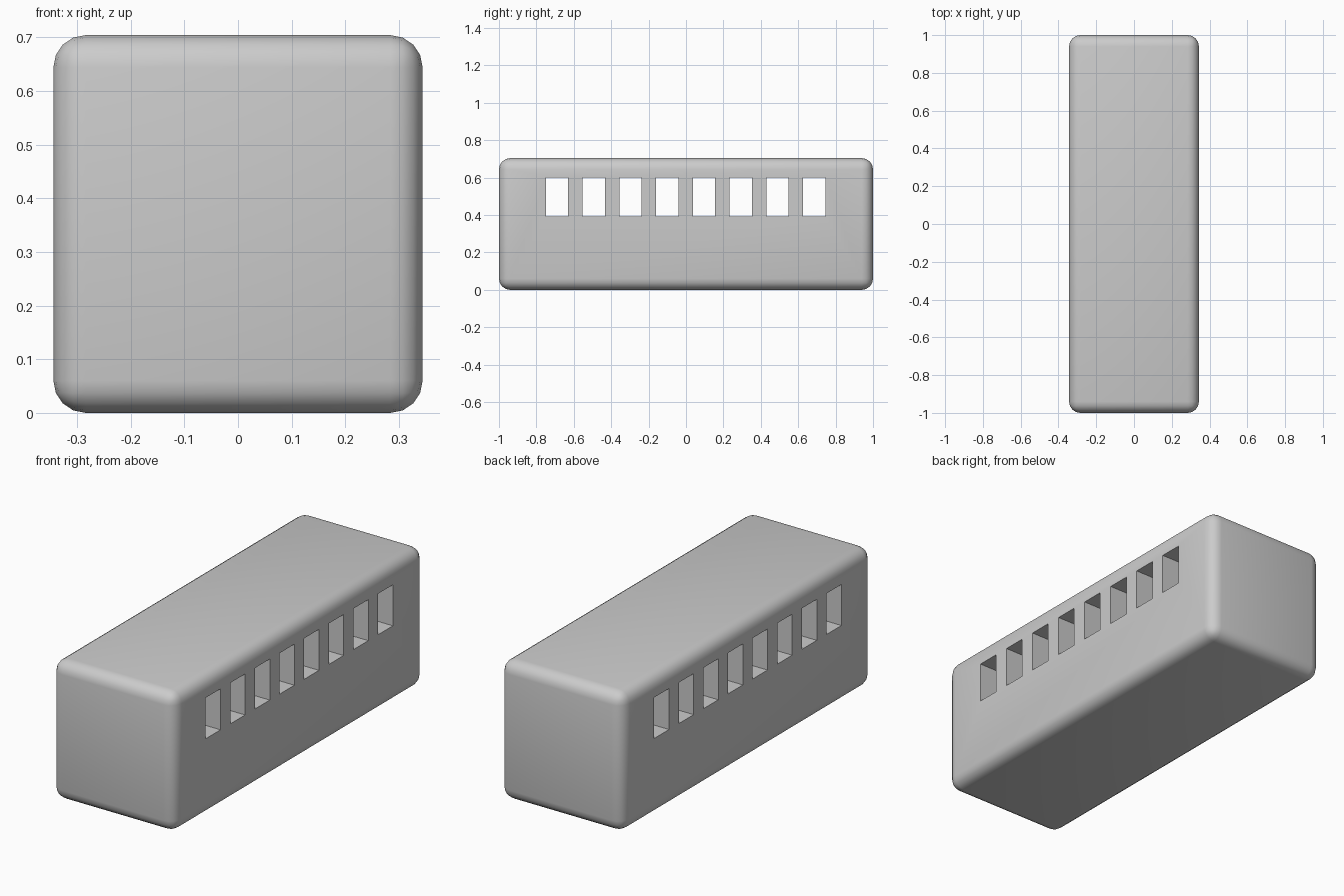
import bpy

if "Cube" in bpy.data.objects:
    bpy.data.objects.remove(bpy.data.objects["Cube"])


def box(name, lo, hi):
    """Axis-aligned box between two corners, with its scale applied."""
    centre = [(a + b) / 2 for a, b in zip(lo, hi)]
    bpy.ops.mesh.primitive_cube_add(size=1, location=centre)
    ob = bpy.context.object
    ob.name = name
    ob.scale = [b - a for a, b in zip(lo, hi)]
    bpy.ops.object.transform_apply(location=True, rotation=False, scale=True)
    return ob


# Window cutters: eight slots running right through the body
cutters = []
for i in range(8):
    y = (i - 3.5) * 0.1965 - 0.002
    cutters.append(box("window_cutter", (-0.6, y - 0.059, 0.393), (0.6, y + 0.059, 0.6)))
bpy.ops.object.select_all(action='DESELECT')
for c in cutters:
    c.select_set(True)
bpy.context.view_layer.objects.active = cutters[0]
bpy.ops.object.join()
cutter = cutters[0]
cutter.hide_render = True

# Rounded body
body = box("carriage_body", (-0.344, -1, 0), (0.344, 1, 0.704))
bevel = body.modifiers.new("rounded_edges", 'BEVEL')
bevel.width = 0.06
bevel.segments = 4
cut = body.modifiers.new("windows", 'BOOLEAN')
cut.operation = 'DIFFERENCE'
cut.solver = 'EXACT'
cut.object = cutter

# Bake the modifiers, drop the cutter, keep window edges sharp
bpy.ops.object.select_all(action='DESELECT')
body.select_set(True)
bpy.context.view_layer.objects.active = body
for m in ("rounded_edges", "windows"):
    bpy.ops.object.modifier_apply(modifier=m)
bpy.data.objects.remove(cutter, do_unlink=True)
bpy.ops.object.shade_smooth_by_angle()
